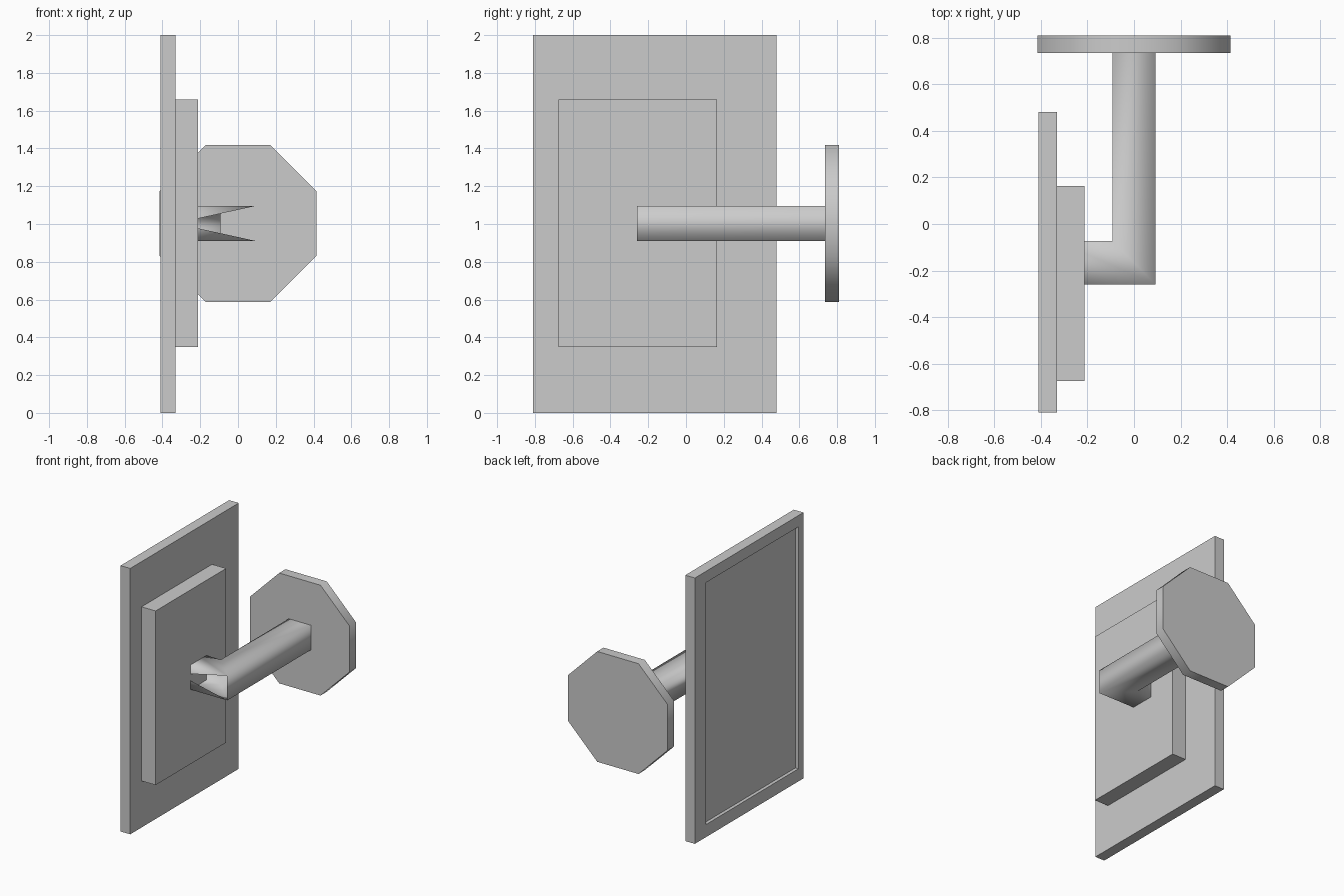
import bpy, bmesh, math

if "Cube" in bpy.data.objects:
    bpy.data.objects.remove(bpy.data.objects["Cube"])


def finish(name, bm, smooth=False):
    bmesh.ops.recalc_face_normals(bm, faces=bm.faces[:])
    for f in bm.faces:
        f.smooth = smooth
    mesh = bpy.data.meshes.new(name)
    bm.to_mesh(mesh)
    bm.free()
    obj = bpy.data.objects.new(name, mesh)
    bpy.context.collection.objects.link(obj)
    return obj


def rect_ring(bm, x, y0, y1, z0, z1):
    return [bm.verts.new((x, y, z))
            for y, z in ((y0, z0), (y1, z0), (y1, z1), (y0, z1))]


def bridge(bm, a, b):
    n = len(a)
    for i in range(n):
        bm.faces.new((a[i], a[(i + 1) % n], b[(i + 1) % n], b[i]))


def stacked(name, specs):
    """Closed solid from successive rectangles along x."""
    bm = bmesh.new()
    rings = [rect_ring(bm, *s) for s in specs]
    for a, b in zip(rings, rings[1:]):
        bridge(bm, a, b)
    bm.faces.new(rings[0])
    bm.faces.new(rings[-1])
    return finish(name, bm)


# Tall panel with a shallow recess in its -x face
outer = (-0.81, 0.48, 0.0, 2.0)
recess = (-0.75, 0.35, 0.095, 1.915)
stacked("mirror_panel", [(-0.33, *outer), (-0.41, *outer),
                         (-0.41, *recess), (-0.385, *recess)])

# Raised housing on the arm side of the panel
housing = (-0.675, 0.163, 0.35, 1.66)
stacked("housing", [(-0.33, *housing), (-0.213, *housing)])

# Square arm with a mitred elbow; the elbow's front is split and open
ZC, H = 1.003, 0.0925
OUTER_Y, INNER_Y = -0.26, -0.072
bm = bmesh.new()


def arm_ring(po, pi):
    return [bm.verts.new((*p, ZC + s * H))
            for p, s in ((po, -1), (po, 1), (pi, 1), (pi, -1))]


wall = arm_ring((0.0925, 0.735), (-0.0925, 0.735))
elbow = arm_ring((0.0925, OUTER_Y), (-0.0925, INNER_Y))
root = arm_ring((-0.33, OUTER_Y), (-0.33, INNER_Y))
bridge(bm, wall, elbow)
for i in (1, 2, 3):
    j = (i + 1) % 4
    bm.faces.new((elbow[i], elbow[j], root[j], root[i]))
mid = bm.verts.new((-0.33, OUTER_Y, ZC))
bm.faces.new((elbow[1], root[1], mid))
bm.faces.new((elbow[0], mid, root[0]))
finish("arm", bm, smooth=True)

# Octagonal wall plate
bpy.ops.mesh.primitive_cylinder_add(
    vertices=8, radius=0.415 / math.cos(math.pi / 8), depth=0.075,
    location=(0, 0.7725, ZC), rotation=(math.pi / 2, 0, 0))
plate = bpy.context.object
plate.name = "wall_plate"
# turn the octagon so that flats face up and sideways
bmesh_plate = bmesh.new()
bmesh_plate.from_mesh(plate.data)
for v in bmesh_plate.verts:
    a = math.atan2(v.co.y, v.co.x)
    k = math.floor(a / (math.pi / 4) + 0.01) * math.pi / 4 + math.pi / 8
    r = math.hypot(v.co.x, v.co.y)
    v.co.x, v.co.y = r * math.cos(k), r * math.sin(k)
bmesh_plate.to_mesh(plate.data)
bmesh_plate.free()
bpy.ops.object.shade_smooth_by_angle(angle=math.radians(50))
